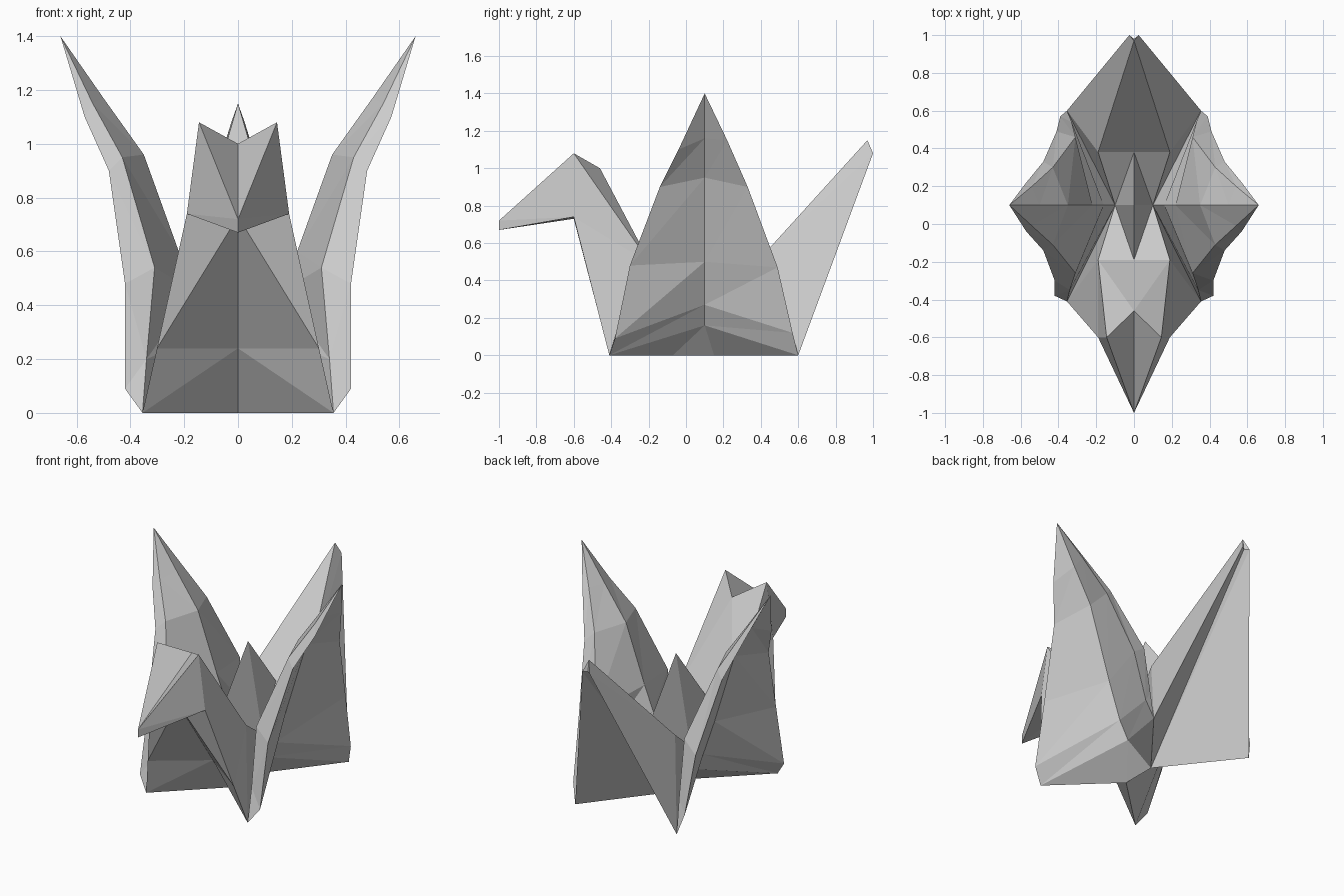
import bpy, bmesh

if "Cube" in bpy.data.objects:
    bpy.data.objects.remove(bpy.data.objects["Cube"])

YC = 0.1  # centre line of the wings


def folded(name, faces):
    """Flat paper facets for the +x half, mirrored across x = 0."""
    bm = bmesh.new()
    for f in faces:
        bm.faces.new([bm.verts.new(p) for p in f])
    bmesh.ops.remove_doubles(bm, verts=bm.verts, dist=0.0005)
    bmesh.ops.recalc_face_normals(bm, faces=bm.faces)
    me = bpy.data.meshes.new(name)
    bm.to_mesh(me)
    bm.free()
    ob = bpy.data.objects.new(name, me)
    bpy.context.collection.objects.link(ob)
    m = ob.modifiers.new("mirror", 'MIRROR')
    m.use_axis[0] = True
    m.merge_threshold = 0.0005
    return ob


# Shared corner points
front_foot = (.355, -.41, 0)
back_foot = (.355, .60, 0)
front_mid = (0, -.07, 0)
back_mid = (0, .15, 0)
crease = (.10, YC, .30)
under = (.13, YC, .16)
front_shoulder = (.19, -.19, .49)
back_shoulder = (.19, .38, .50)
front_ridge = (0, -.19, .49)
back_ridge = (0, .38, .50)

# Wings: six rails running from the feet to the tip, skinned as a folded sheet
tip = (.66, YC, 1.40)
rails = [
    [front_foot, (.34, -.35, .20), (.31, -.26, .54), (.43, -.11, .95), (.54, -.01, 1.15)],   # inner front
    [front_foot, (.42, -.38, .09), (.42, -.30, .48), (.48, -.14, .90), (.57, -.04, 1.10)],   # outer front
    [under, (.19, YC, .27), (.27, YC, .50), (.41, YC, .95), (.53, YC, 1.16)],                # outer spine
    [back_foot, (.39, .57, .12), (.41, .49, .47), (.48, .33, .90), (.57, .22, 1.15)],        # outer back
    [back_foot, (.33, .54, .20), (.31, .46, .54), (.43, .30, .95), (.54, .20, 1.17)],        # inner back
    [crease, (.16, YC, .45), (.22, YC, .60), (.35, YC, .96), (.50, YC, 1.17)],               # inner spine
]
wing = []
for i, a in enumerate(rails):
    b = rails[(i + 1) % 6]
    for k in range(4):
        if a[k] == b[k]:
            wing.append([a[k], b[k + 1], a[k + 1]])
        else:
            wing.append([a[k], b[k], b[k + 1]])
            wing.append([a[k], b[k + 1], a[k + 1]])
    wing.append([a[4], b[4], tip])
folded("wings", wing)

# Neck and head
crown = (.145, -.60, 1.08)
nape = (0, -.46, 1.00)
jaw = (.19, -.60, .74)
throat = (0, -.60, .73)
beak_top = (0, -1, .72)
beak_low = (0, -1, .67)
neck_edge = (.301, -.472, .24)
neck_fold = (0, -.25, .24)
folded("neck_and_head", [
    [beak_top, crown, nape],
    [beak_top, beak_low, jaw],
    [beak_top, jaw, crown],
    [beak_low, throat, jaw],
    [nape, crown, front_shoulder],
    [nape, front_shoulder, front_ridge],
    [crown, jaw, front_shoulder],
    [jaw, neck_edge, front_shoulder],
    [neck_edge, front_foot, front_shoulder],
    [front_foot, crease, front_shoulder],
    [throat, neck_edge, jaw],
    [throat, neck_fold, neck_edge],
    [neck_fold, front_foot, neck_edge],
    [neck_fold, front_mid, front_foot],
])

# Tail
tail_top = (0, .97, 1.15)
tail_side = (.025, 1, 1.08)
tail_mid = (0, .98, 1.08)
folded("tail", [
    [tail_top, back_ridge, back_shoulder],
    [tail_top, back_shoulder, tail_side],
    [tail_side, back_shoulder, back_foot],
    [back_foot, back_shoulder, crease],
    [tail_side, back_foot, back_mid],
    [tail_side, back_mid, tail_mid],
    [tail_top, tail_side, tail_mid],
])

# Pointed hump in the middle of the back
peak = (0, YC, .86)
folded("back_hump", [
    [peak, front_ridge, crease],
    [peak, crease, back_ridge],
    [front_ridge, front_shoulder, crease],
    [back_ridge, crease, back_shoulder],
])

# Underside between the feet
folded("underside", [
    [under, back_foot, back_mid],
    [under, front_mid, front_foot],
    [under, back_mid, front_mid],
])
